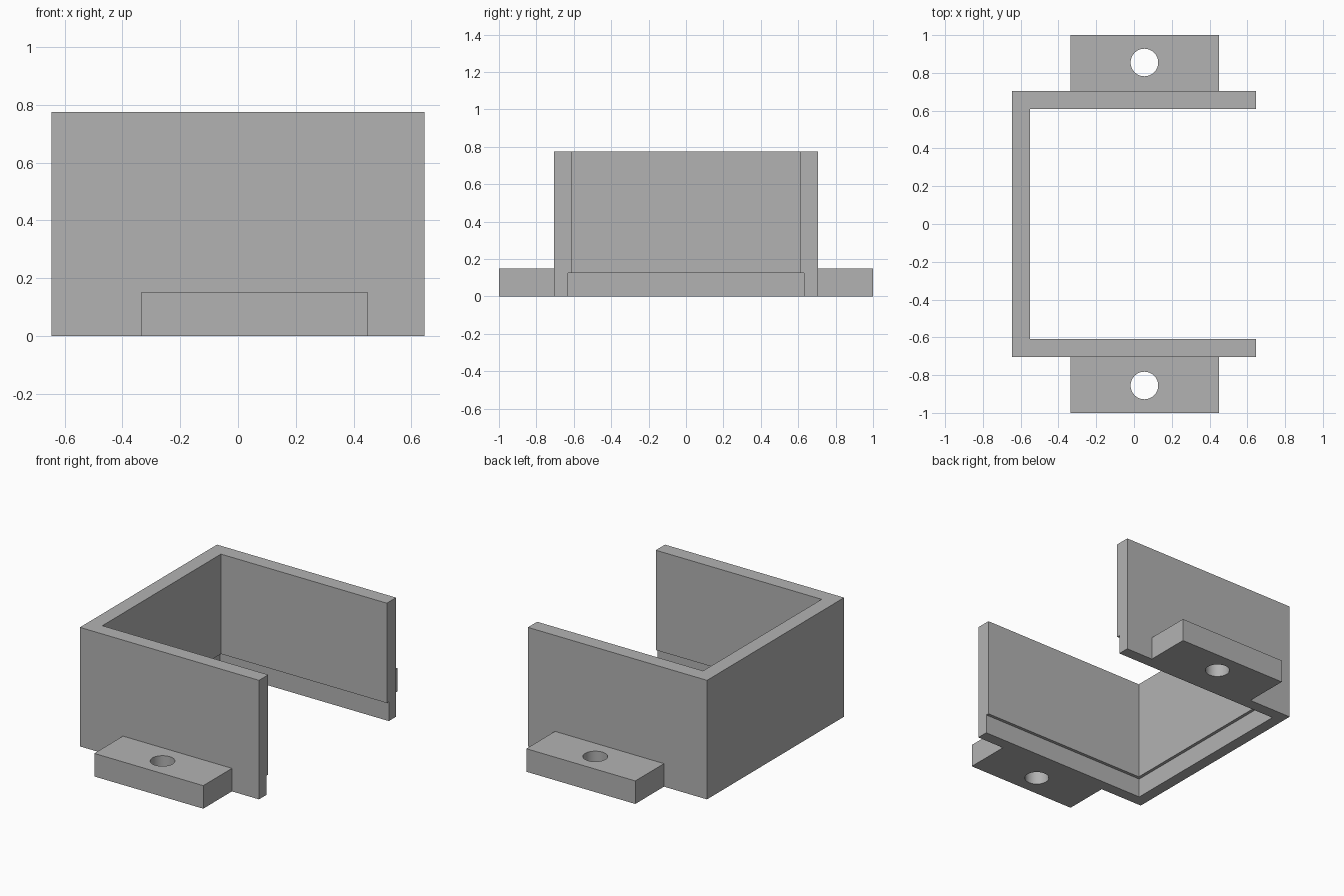
import bpy
import math

cube = bpy.data.objects.get("Cube")
if cube:
    bpy.data.objects.remove(cube, do_unlink=True)

grey = bpy.data.materials.new("plain grey")
grey.use_nodes = True
colour = (0.45, 0.45, 0.45, 1)
grey.diffuse_color = colour
grey.node_tree.nodes["Principled BSDF"].inputs["Base Color"].default_value = colour


def box(name, low, high):
    """Box spanning two opposite corners."""
    centre = [(a + b) / 2 for a, b in zip(low, high)]
    bpy.ops.mesh.primitive_cube_add(size=1, location=centre)
    obj = bpy.context.object
    obj.name = name
    obj.scale = [b - a for a, b in zip(low, high)]
    bpy.ops.object.transform_apply(location=False, rotation=False, scale=True)
    obj.data.materials.append(grey)
    return obj


def cut(target, cutter):
    """Subtract the cutter from the target and discard it."""
    mod = target.modifiers.new("cut", "BOOLEAN")
    mod.operation = "DIFFERENCE"
    mod.solver = "EXACT"
    mod.object = cutter
    bpy.context.view_layer.objects.active = target
    bpy.ops.object.modifier_apply(modifier=mod.name)
    bpy.data.objects.remove(cutter, do_unlink=True)


# Three-sided wall, open toward +x
HX, HY, TOP = 0.645, 0.705, 0.775
wall = box("three_sided_wall", (-HX, -HY, 0), (HX, HY, TOP))
cut(wall, box("inner_space", (-0.55, -0.61, -0.2), (1, 0.61, 1)))

# Shallow step around the bottom of the inside
cut(wall, box("bottom_step", (-0.57, -0.63, -0.2), (1, 0.63, 0.125)))

# Mounting tabs with screw holes
for side, name in ((-1, "front_mounting_tab"), (1, "back_mounting_tab")):
    near, far = sorted((side * HY, side))
    tab = box(name, (-0.335, near, 0), (0.45, far, 0.15))
    bpy.ops.mesh.primitive_cylinder_add(
        vertices=48, radius=0.073, depth=1, location=(0.055, side * 0.855, 0))
    hole = bpy.context.object
    hole.data.materials.append(grey)
    cut(tab, hole)
    bpy.ops.object.select_all(action="DESELECT")
    tab.select_set(True)
    bpy.context.view_layer.objects.active = tab
    bpy.ops.object.shade_smooth_by_angle(angle=math.radians(30))
